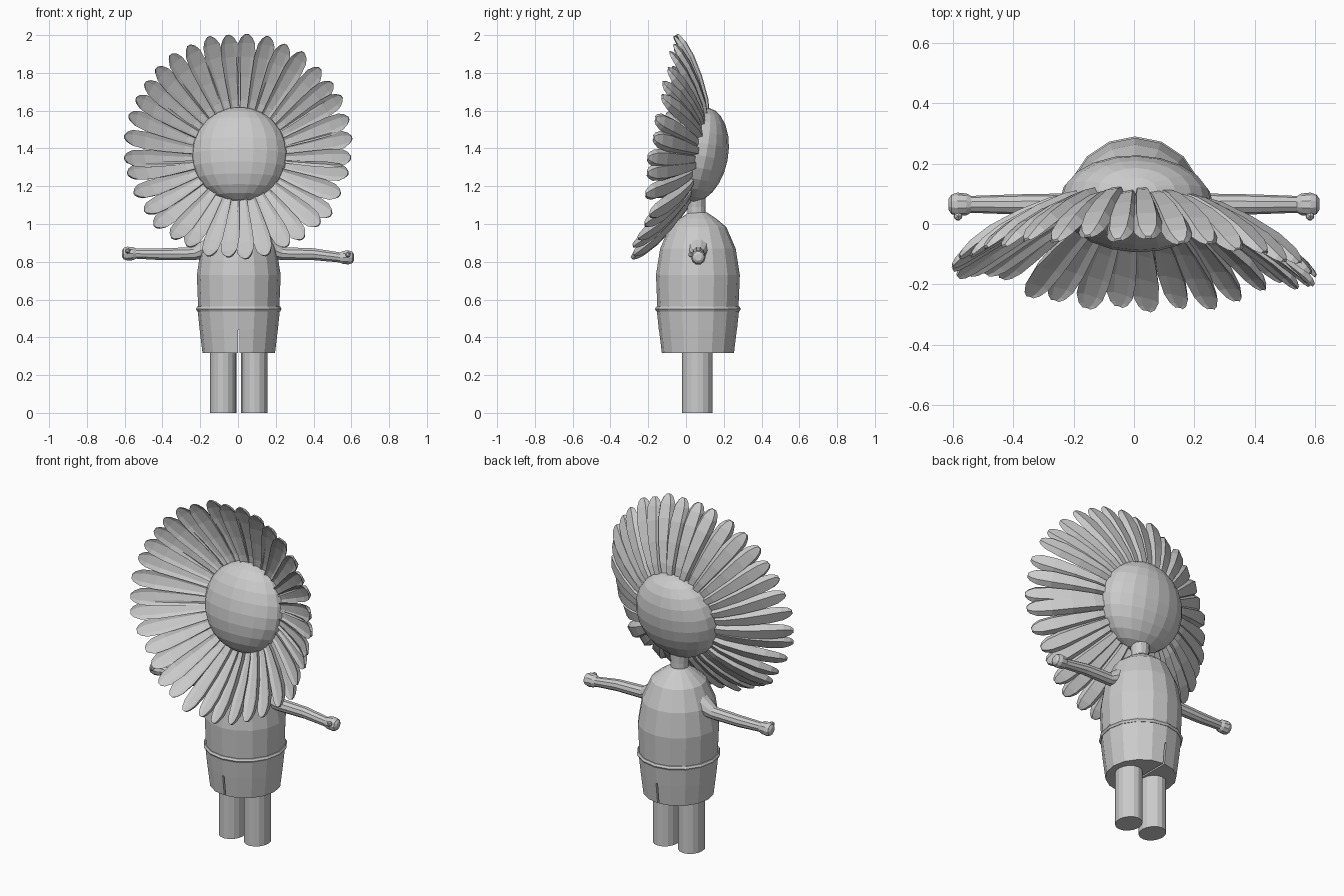
import bpy, bmesh, random
from math import sin, cos, pi, radians, degrees, exp, asin
from mathutils import Vector, Matrix

if "Cube" in bpy.data.objects:
    bpy.data.objects.remove(bpy.data.objects["Cube"])

random.seed(4)


def add_loft(bm, rings):
    """Skin a list of closed rings and cap both ends."""
    vr = [[bm.verts.new(p) for p in ring] for ring in rings]
    n = len(vr[0])
    for a, b in zip(vr, vr[1:]):
        for i in range(n):
            bm.faces.new((a[i], a[(i + 1) % n], b[(i + 1) % n], b[i]))
    bm.faces.new(vr[0])
    bm.faces.new(vr[-1])


def finish(bm, name):
    bmesh.ops.recalc_face_normals(bm, faces=bm.faces)
    me = bpy.data.meshes.new(name)
    bm.to_mesh(me)
    bm.free()
    ob = bpy.data.objects.new(name, me)
    bpy.context.collection.objects.link(ob)
    return ob


def lathe(name, profile, cx, cy, sides=16):
    """profile: (z, radius x, radius y)"""
    bm = bmesh.new()
    add_loft(bm, [[(cx + rx * sin(2 * pi * i / sides), cy + ry * cos(2 * pi * i / sides), z)
                   for i in range(sides)] for z, rx, ry in profile])
    return finish(bm, name)


# Torso with sloping shoulders, and neck
CX, CY = 0.004, 0.063
lathe("torso", [(z, r, r) for z, r in
                [(0.54, 0.214), (0.73, 0.222), (0.87, 0.2), (0.985, 0.15), (1.03, 0.095), (1.06, 0.05)]],
      CX, CY)
lathe("neck", [(1.0, 0.05, 0.048), (1.09, 0.05, 0.048), (1.16, 0.06, 0.05)], CX, 0.055, 12)

# Shorts with a slit between the legs
shorts = lathe("shorts", [(0.317, 0.192, 0.192), (0.44, 0.207, 0.207), (0.555, 0.219, 0.219)], CX, CY)
bpy.ops.mesh.primitive_cube_add(size=1, location=(CX, CY, 0.36))
slit = bpy.context.object
slit.name = "slit_cutter"
slit.scale = (0.01, 1, 0.16)
slit.hide_render = True
slit.display_type = 'WIRE'
mod = shorts.modifiers.new("slit", 'BOOLEAN')
mod.operation = 'DIFFERENCE'
mod.object = slit
mod.solver = 'EXACT'

# Waistband
bpy.ops.mesh.primitive_torus_add(major_segments=16, minor_segments=6, major_radius=0.213,
                                 minor_radius=0.014, location=(CX, CY, 0.55),
                                 rotation=(0, 0, pi / 2))
bpy.context.object.name = "waistband"

# Legs
for name, x in (("left_leg", -0.079), ("right_leg", 0.087)):
    lathe(name, [(0, 0.07, 0.08), (0.345, 0.07, 0.08)], x, 0.06, 16)


# Arms: flared shoulder, thin forearm, round fist and a small thumb
def arm(name, side, hand_z):
    path = [(0.12, 0.9, 0.07), (0.185, 0.865, 0.052), (0.235, 0.843, 0.036), (0.4, 0.84, 0.033),
            (0.54, hand_z, 0.028), (0.555, hand_z, 0.036), (0.585, hand_z, 0.039),
            (0.605, hand_z, 0.032), (0.614, hand_z, 0.018)]
    bm = bmesh.new()
    add_loft(bm, [[(side * x, 0.065 + r * cos(pi * i / 5), z + r * sin(pi * i / 5))
                   for i in range(10)] for x, z, r in path])
    bmesh.ops.create_icosphere(bm, subdivisions=1, radius=0.016,
                               matrix=Matrix.Translation((side * 0.583, 0.026, hand_z + 0.015)))
    finish(bm, name)


arm("left_arm", -1, 0.843)
arm("right_arm", 1, 0.823)

# Head, tipped slightly upward
pose = Matrix.Translation((0.008, 0.067, 1.367)) @ Matrix.Rotation(radians(-2), 4, 'Z') \
    @ Matrix.Rotation(radians(-11), 4, 'X')
bm = bmesh.new()
bmesh.ops.create_uvsphere(bm, u_segments=20, v_segments=12, radius=1,
                          matrix=pose @ Matrix.Diagonal((0.255, 0.156, 0.255, 1)))
finish(bm, "head")

# Petals: (radius, forward offset, half width, half thickness)
STATIONS = [(0.22, 0.01, 0.022, 0.018), (0.29, 0.037, 0.03, 0.022), (0.4, 0.095, 0.042, 0.024),
            (0.5, 0.156, 0.05, 0.022), (0.565, 0.203, 0.045, 0.017), (0.592, 0.226, 0.03, 0.012),
            (0.605, 0.237, 0.013, 0.007)]
SECTION = [(-1, 0.35), (-0.5, -0.1), (0.5, -0.1), (1, 0.35), (0.65, -1.2), (-0.65, -1.2)]
COUNT = 36
bm = bmesh.new()
for k in range(COUNT):
    a = 2 * pi * (k + 0.5) / COUNT + random.uniform(-0.02, 0.02)
    R, T, A = Vector((cos(a), 0, sin(a))), Vector((-sin(a), 0, cos(a))), Vector((0, -1, 0))
    N = A * 0.85 - R * 0.52
    twist = 0.2 + random.uniform(-0.12, 0.12)
    W = T * cos(twist) + N * sin(twist)
    N = N * cos(twist) - T * sin(twist)
    size = random.uniform(0.985, 1.01)
    lift = 0.006 if k % 2 else -0.004
    # lower side petals lean further back
    lean = 0.055 * exp(-((degrees(asin(sin(a))) + 38) / 14) ** 2)
    add_loft(bm, [[pose @ (R * r * size + A * (f + lift - lean * (r - 0.22) / 0.38)
                           + W * (w * u) + N * (t * v))
                   for u, v in SECTION] for r, f, w, t in STATIONS])
finish(bm, "petals")
